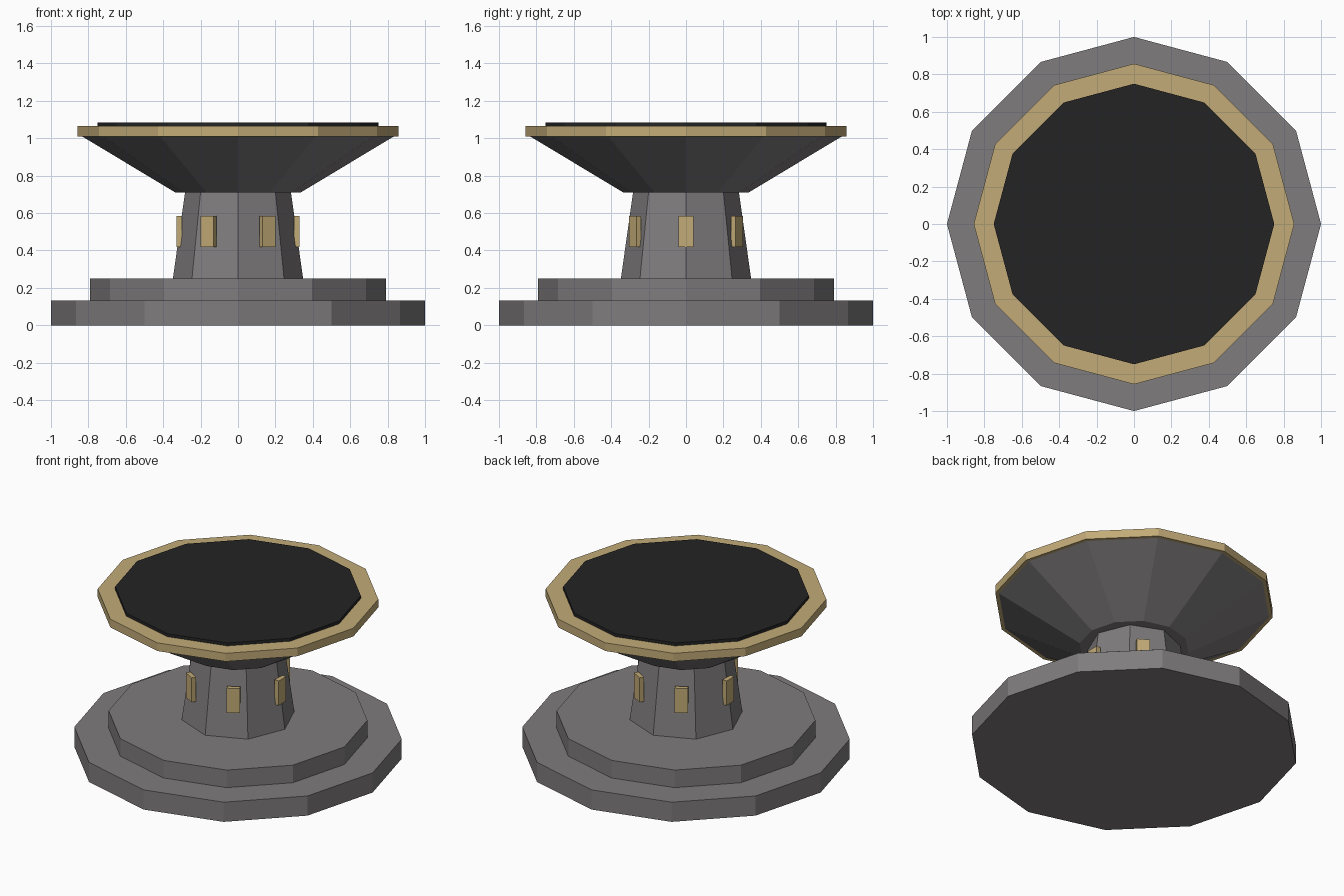
import bpy, bmesh, math
from mathutils import Matrix

if "Cube" in bpy.data.objects:
    bpy.data.objects.remove(bpy.data.objects["Cube"])


def material(name, hexcode):
    def lin(c):
        c /= 255
        return c / 12.92 if c <= 0.04045 else ((c + 0.055) / 1.055) ** 2.4
    m = bpy.data.materials.new(name)
    m.diffuse_color = (*[lin((hexcode >> s) & 255) for s in (16, 8, 0)], 1)
    m.use_nodes = True
    m.node_tree.nodes["Principled BSDF"].inputs["Base Color"].default_value = m.diffuse_color
    return m


stone = material("grey stone", 0x7F7C7D)
brass = material("pale brass", 0xC2AB77)
black = material("black surface", 0x242424)


def finish(bm, name, mat):
    me = bpy.data.meshes.new(name)
    bm.to_mesh(me)
    bm.free()
    me.materials.append(mat)
    bpy.context.collection.objects.link(bpy.data.objects.new(name, me))


def frustum(name, sides, r0, r1, z0, z1, mat):
    """Flat-sided capped frustum with a corner on the +x axis."""
    bm = bmesh.new()
    rings = []
    for r, z in ((r0, z0), (r1, z1)):
        rings.append([bm.verts.new((r * math.cos(2 * math.pi * i / sides),
                                    r * math.sin(2 * math.pi * i / sides), z))
                      for i in range(sides)])
    low, high = rings
    bm.faces.new(low[::-1])
    bm.faces.new(high)
    for i in range(sides):
        j = (i + 1) % sides
        bm.faces.new((low[i], low[j], high[j], high[i]))
    finish(bm, name, mat)


# stepped base
frustum("base_step_lower", 12, 1.0, 1.0, 0.0, 0.132, stone)
frustum("base_step_upper", 12, 0.79, 0.79, 0.132, 0.25, stone)
# tapered octagonal stem
frustum("stem", 8, 0.348, 0.283, 0.25, 0.712, stone)
# flared bowl, rim and dark top
frustum("bowl", 12, 0.335, 0.837, 0.71, 1.012, stone)
frustum("rim", 12, 0.857, 0.857, 1.01, 1.065, brass)
frustum("top_surface", 12, 0.75, 0.75, 1.06, 1.085, black)

# six upright plates around the stem
for k in range(6):
    bm = bmesh.new()
    mat = (Matrix.Rotation(k * math.pi / 3, 4, 'Z')
           @ Matrix.Translation((0.315, 0, 0.502))
           @ Matrix.Diagonal((0.03, 0.08, 0.165, 1)))
    bmesh.ops.create_cube(bm, size=1, matrix=mat)
    finish(bm, f"stem_plate_{k + 1}", brass)
